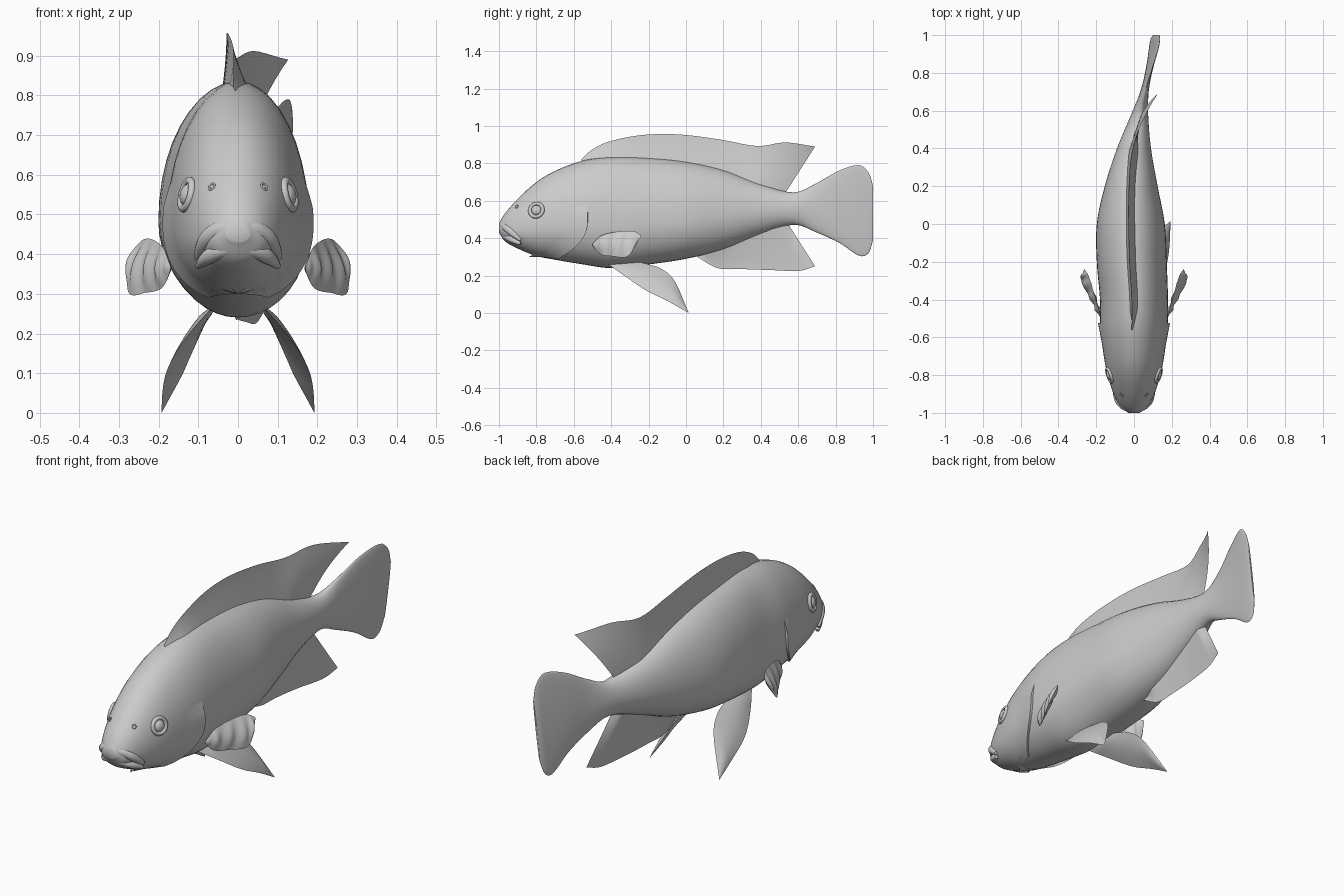
import bpy, bmesh, math
from mathutils import Vector

cube = bpy.data.objects.get("Cube")
if cube:
    bpy.data.objects.remove(cube, do_unlink=True)

grey = bpy.data.materials.new("plain grey")
grey.use_nodes = True
grey.diffuse_color = (0.6, 0.6, 0.6, 1)
grey.node_tree.nodes["Principled BSDF"].inputs["Base Color"].default_value = grey.diffuse_color

# Body stations from nose to tail edge: y, belly z, back z, half width, centre x
STATIONS = [
    (-1, .43, .48, .03, 0), (-.97, .385, .53, .07, 0), (-.9, .345, .61, .108, 0),
    (-.8, .305, .7, .14, 0), (-.7, .285, .76, .16, 0), (-.55, .26, .815, .178, 0),
    (-.4, .24, .835, .18, 0), (-.2, .26, .83, .185, -.012), (0, .29, .81, .18, -.017),
    (.2, .34, .765, .14, -.015), (.4, .42, .69, .09, 0), (.58, .472, .645, .045, .03),
    (.7, .43, .695, .022, .055), (.82, .375, .762, .014, .08), (.93, .305, .79, .01, .105),
    (.98, .325, .745, .008, .115), (1, .39, .68, .004, .12)]


def smooth_path(points, y):
    """Cubic interpolation of rows keyed by their first value."""
    last = len(points) - 1
    i = 0
    while i < last - 1 and y > points[i + 1][0]:
        i += 1
    a, b = points[i], points[i + 1]
    before, after = points[max(i - 1, 0)], points[min(i + 2, last)]
    span = b[0] - a[0]
    t = min(max((y - a[0]) / span, 0), 1)
    row = []
    for k in range(1, len(a)):
        slope_a = (b[k] - before[k]) / (b[0] - before[0]) * span
        slope_b = (after[k] - a[k]) / (after[0] - a[0]) * span
        rise = b[k] - a[k]
        row.append(a[k] + t * slope_a + t * t * (3 * rise - 2 * slope_a - slope_b)
                   + t ** 3 * (slope_a + slope_b - 2 * rise))
    return row


def section(y):
    """Belly, widest height, back, half width and centre at y."""
    belly, back, half, centre = smooth_path(STATIONS, y)
    share = .38 + .12 * min(max(y / .6, 0), 1)
    return belly, belly + share * (back - belly), back, half, centre


def skin(y, z, side):
    """Point on the flank of the body."""
    belly, middle, back, half, centre = section(y)
    reach = (z - middle) / ((back - middle) if z > middle else (middle - belly))
    return Vector((centre + side * half * math.sqrt(max(0, 1 - reach * reach)), y, z))


def skin_normal(y, z, side):
    step = .01
    along = skin(y + step, z, side) - skin(y - step, z, side)
    up = skin(y, z + step, side) - skin(y, z - step, side)
    return along.cross(up).normalized() * side


def finish(obj, angle=50):
    if not obj.data.materials:
        obj.data.materials.append(grey)
    bpy.ops.object.select_all(action='DESELECT')
    obj.select_set(True)
    bpy.context.view_layer.objects.active = obj
    bpy.ops.object.shade_smooth_by_angle(angle=math.radians(angle))


def grid_mesh(name, sheets, wrap=False, caps=False, angle=50):
    """Mesh from one or more grids of points, welded together."""
    bm = bmesh.new()
    for rows in sheets:
        grid = [[bm.verts.new(p) for p in row] for row in rows]
        for low, high in zip(grid, grid[1:]):
            count = len(low)
            for k in range(count if wrap else count - 1):
                n = (k + 1) % count
                bm.faces.new((low[k], low[n], high[n], high[k]))
        if caps:
            bm.faces.new(grid[0])
            bm.faces.new(grid[-1])
    bmesh.ops.remove_doubles(bm, verts=bm.verts, dist=.0004)
    bmesh.ops.recalc_face_normals(bm, faces=bm.faces)
    mesh = bpy.data.meshes.new(name)
    bm.to_mesh(mesh)
    bm.free()
    obj = bpy.data.objects.new(name, mesh)
    bpy.context.collection.objects.link(obj)
    finish(obj, angle)
    return obj


# Body and tail fin in one loft; the tail leans slightly
def ring(y, count=40):
    belly, middle, back, half, centre = section(y)
    lean = .12 * max(0, (y - .6) / .4)
    points = []
    for k in range(count):
        a = math.tau * k / count
        rise = math.sin(a)
        z = middle + rise * ((back - middle) if rise > 0 else (middle - belly))
        points.append((centre + half * math.cos(a) + lean * (z - .55), y, z))
    return points


slices = 72
body_rows = [ring(-math.cos(math.pi * k / slices)) for k in range(slices + 1)]
grid_mesh("body_and_tail", [body_rows], wrap=True, caps=True, angle=70)


# Fins: a tapered blade between two edge lines of (y, z) points
def sample(line, u):
    keyed = [(k / (len(line) - 1), *p) for k, p in enumerate(line)]
    return smooth_path(keyed, u)


def fin(name, root, edge, place, thick, paired=False, rays=0, columns=40, rows=10):
    sheets = []
    for face in (-1, 1):
        sheet = []
        for c in range(columns + 1):
            u = c / columns
            start, end = sample(root, u), sample(edge, u)
            strip = []
            for r in range(rows + 1):
                v = r / rows
                y = start[0] + (end[0] - start[0]) * v
                z = start[1] + (end[1] - start[1]) * v
                taper = math.sin(math.pi * v) if paired else (1 - v) ** 1.5 + .15 * (1 - v * v)
                taper *= min(1, 6 * u, 6 * (1 - u)) * (1 + .35 * math.sin(math.tau * rays * u))
                strip.append((place(y, z, u, v) + face * thick * taper, y, z))
            sheet.append(strip)
        sheets.append(sheet)
    return grid_mesh(name, sheets, angle=60)


def centre_x(y):
    return section(y)[4]


fin("dorsal_fin",
    [(-.56, .8), (-.48, .81), (-.38, .82), (-.22, .815), (-.05, .8), (.14, .76), (.3, .71), (.42, .665), (.53, .64)],
    [(-.56, .82), (-.5, .875), (-.4, .92), (-.23, .952), (-.04, .955), (.18, .928), (.38, .893), (.53, .912), (.69, .89)],
    lambda y, z, u, v: centre_x(y) - .012 * v + .09 * v * max(0, (y - .3) / .4) ** 2, .022)

fin("anal_fin",
    [(.06, .32), (.15, .335), (.3, .39), (.4, .43), (.5, .46), (.55, .47)],
    [(.06, .3), (.17, .24), (.3, .235), (.45, .23), (.6, .225), (.69, .25)],
    lambda y, z, u, v: centre_x(y) + .01 * v, .022)

for side, word in ((1, "left"), (-1, "right")):
    fin(word + "_pectoral_fin",
        [(-.5, .37), (-.45, .415), (-.36, .436), (-.28, .437), (-.24, .415)],
        [(-.5, .36), (-.46, .315), (-.39, .303), (-.31, .305), (-.24, .41)],
        lambda y, z, u, v: side * (.17 + (y + .5) * (.38 - 1.9 * (z - .4))), .014, True, rays=5)

    fin(word + "_pelvic_fin",
        [(-.28, .28), (-.2, .26), (-.13, .235), (-.06, .17), (.015, 0)],
        [(-.43, .27), (-.33, .2), (-.22, .125), (-.1, .065), (.015, 0)],
        lambda y, z, u, v: side * (.07 + .49 * (.25 - z) + .04 * v * math.sin(math.pi * u)), .014, True)

    # Gill cover: a plate that lifts off the flank toward its rear rim
    plate = []
    for r in range(25):
        z = .3 + .285 * r / 24
        rim = -.525 - .155 * max(0, (.5 - z) / .2) ** 2.5
        front = rim - .16
        fade = min(1, (24 - r) / 6)
        row = []
        for c in range(13):
            y = front + (rim - front) * c / 12
            lift = .012 * fade * (c / 12) ** 2 - .001
            row.append(skin(y, z, side) + skin_normal(y, z, side) * lift)
        row.append(skin(rim, z, side) - skin_normal(rim, z, side) * .006)
        plate.append(row)
    grid_mesh(word + "_gill_cover", [plate], angle=40)

    # Eyes and nostrils: a rim with a flattened ball inside
    for part, y, z, size in (("eye", -.8, .55, .036), ("nostril", -.905, .57, .009)):
        spot = skin(y, z, side)
        turn = skin_normal(y, z, side).to_track_quat('Z', 'Y').to_euler()
        bpy.ops.mesh.primitive_torus_add(major_radius=size, minor_radius=size * .28, major_segments=28,
                                         minor_segments=10, location=spot, rotation=turn)
        rim_ring = bpy.context.object
        rim_ring.name = word + "_" + part + "_rim"
        finish(rim_ring)
        if part == "eye":
            bpy.ops.mesh.primitive_uv_sphere_add(segments=24, ring_count=12, radius=size * .75,
                                                 location=spot, rotation=turn)
            ball = bpy.context.object
            ball.name = word + "_eye"
            ball.scale.z = .6
            finish(ball)


# Lips: arched tubes that thin out toward the mouth corners
def lip(name, half_line, depth):
    curve = bpy.data.curves.new(name, 'CURVE')
    curve.dimensions = '3D'
    curve.bevel_depth = depth
    curve.bevel_resolution = 4
    curve.use_fill_caps = True
    points = [(-x, y, z) for x, y, z in half_line] + [(x, y, z) for x, y, z in half_line[-2::-1]]
    spline = curve.splines.new('NURBS')
    spline.points.add(len(points) - 1)
    spline.use_endpoint_u = True
    spline.order_u = 3
    for k, (point, p) in enumerate(zip(spline.points, points)):
        point.co = (*p, 1)
        point.radius = .4 if k in (0, len(points) - 1) else 1
    curve.materials.append(grey)
    obj = bpy.data.objects.new(name, curve)
    bpy.context.collection.objects.link(obj)


lip("upper_lip", [(.103, -.885, .39), (.088, -.93, .43), (.05, -.968, .464), (0, -.978, .47)], .022)
lip("lower_lip", [(.1, -.885, .37), (.082, -.925, .39), (.045, -.96, .41), (0, -.968, .416)], .02)
